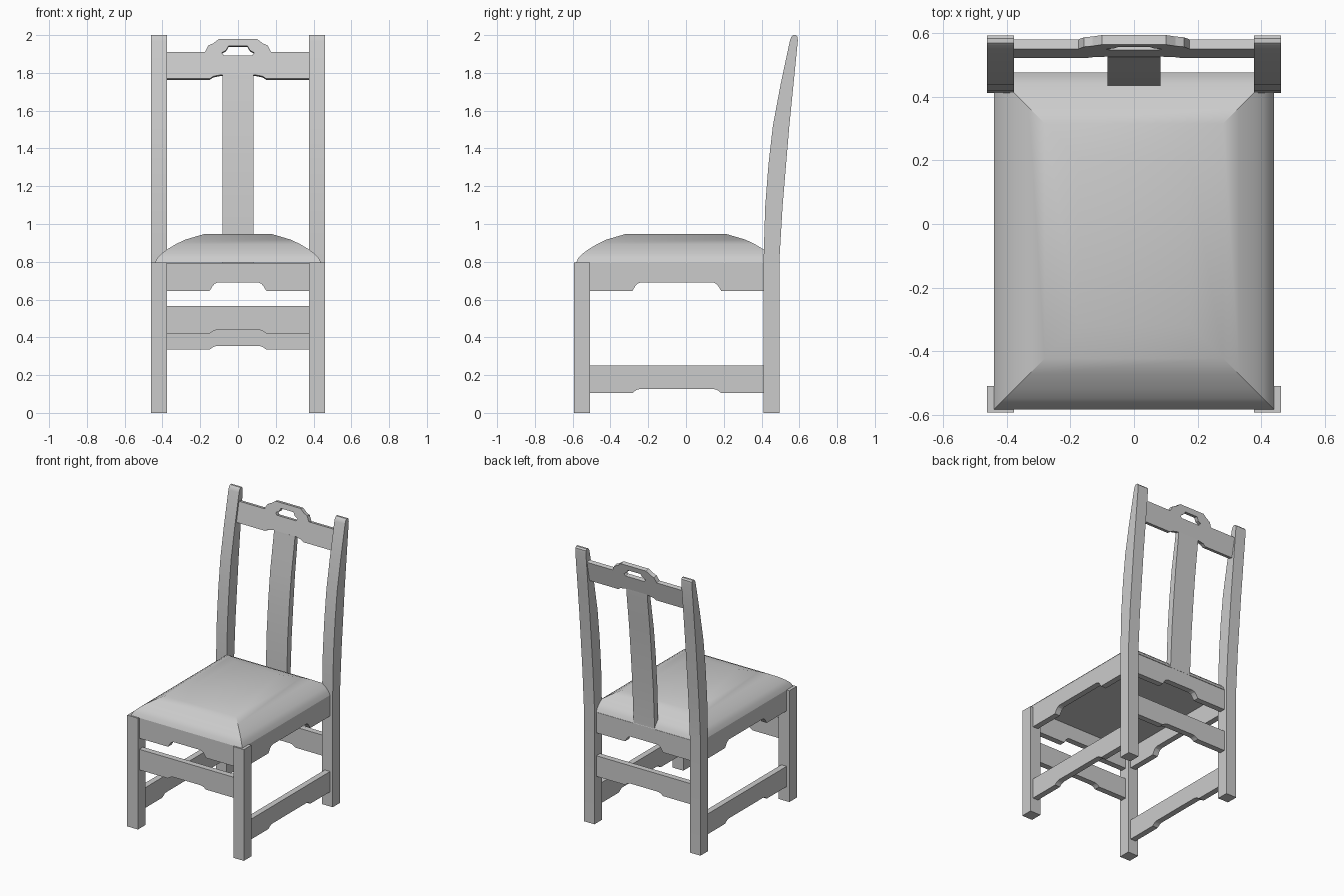
import bpy, bmesh, math
from mathutils import Vector

cube = bpy.data.objects.get("Cube")
if cube:
    bpy.data.objects.remove(cube)

GREY = (0.6, 0.6, 0.6, 1)
mat = bpy.data.materials.new("plain grey")
mat.use_nodes = True
mat.diffuse_color = GREY
mat.node_tree.nodes["Principled BSDF"].inputs["Base Color"].default_value = GREY

LEG = 0.084        # leg width
T = LEG / 2        # board thickness
LEG_X = 0.419      # leg centre line
FRONT_Y, BACK_Y = -0.555, 0.453
SIDE_Y = -0.0485   # middle of the side boards
LEAN = 0.2         # backward slope of the top rail
RAIL_T = 0.03


def finish(name, bm, smooth_angle=None):
    bmesh.ops.recalc_face_normals(bm, faces=bm.faces)
    mesh = bpy.data.meshes.new(name)
    bm.to_mesh(mesh)
    bm.free()
    mesh.materials.append(mat)
    ob = bpy.data.objects.new(name, mesh)
    bpy.context.collection.objects.link(ob)
    if smooth_angle:
        bpy.ops.object.select_all(action='DESELECT')
        ob.select_set(True)
        bpy.context.view_layer.objects.active = ob
        bpy.ops.object.shade_smooth_by_angle(angle=math.radians(smooth_angle))
    return ob


def prism(name, loops, place, depth, smooth_angle=None):
    """Extrude closed 2D outlines (first outer, rest holes) by depth."""
    bm = bmesh.new()
    edges = []
    for loop in loops:
        vs = [bm.verts.new(place(*p)) for p in loop]
        edges += [bm.edges.new((v, vs[i - 1])) for i, v in enumerate(vs)]
    if len(loops) == 1:
        bm.faces.new(vs)
    else:
        bmesh.ops.triangle_fill(bm, edges=edges, use_beauty=True)
    res = bmesh.ops.extrude_face_region(bm, geom=bm.faces[:], use_keep_orig=True)
    moved = [g for g in res["geom"] if isinstance(g, bmesh.types.BMVert)]
    bmesh.ops.translate(bm, verts=moved, vec=Vector(depth))
    return finish(name, bm, smooth_angle)


def symmetric(half):
    """Mirror a half outline (positive side) into a full strip."""
    return half + [(-a, z) for a, z in reversed(half)]


def arched_board(name, axis, at, half, low, high, rise, arch):
    """Board whose lower edge has a raised, stepped centre."""
    outline = symmetric([(half, high), (half, low), (arch, low),
                         (arch - 0.015, low + rise * 0.55),
                         (arch - 0.027, low + rise * 0.85),
                         (arch - 0.045, low + rise)])
    if axis == 'x':
        prism(name, [outline], lambda a, z: (a, at - T / 2, z), (0, T, 0))
    else:
        prism(name, [outline], lambda a, z: (at - T / 2, SIDE_Y + a, z), (T, 0, 0))


# Legs; the back pair sweeps up into the back posts
front_edge = [(0.411, 0), (0.411, 0.82), (0.419, 1.09), (0.437, 1.32), (0.46, 1.52),
              (0.501, 1.74), (0.55, 1.97), (0.557, 1.99), (0.568, 2.0)]
back_edge = [(0.495, 0), (0.495, 0.82), (0.511, 1.09), (0.53, 1.32), (0.547, 1.52),
             (0.569, 1.74), (0.592, 1.97), (0.591, 1.99), (0.582, 2.0)]
square = [(-0.592, 0), (-0.592, 0.795), (-0.508, 0.795), (-0.508, 0)]
for side, sx in (("left", 1), ("right", -1)):
    place = lambda y, z: (sx * LEG_X - LEG / 2, y, z)
    prism("front_leg_" + side, [square], place, (LEG, 0, 0))
    prism("back_leg_" + side, [front_edge + back_edge[::-1]], place, (LEG, 0, 0), 30)
    # Side apron and low side stretcher
    arched_board("side_apron_" + side, 'y', sx * LEG_X, 0.46, 0.646, 0.795, 0.045, 0.235)
    arched_board("side_stretcher_" + side, 'y', sx * LEG_X, 0.46, 0.105, 0.25, 0.022, 0.235)

# Front and back aprons and stretchers
for name, y, low in (("front_apron", FRONT_Y, 0.646), ("back_apron", BACK_Y, 0.646),
                     ("front_stretcher", FRONT_Y, 0.42), ("back_stretcher", BACK_Y, 0.335)):
    rise = 0.045 if "apron" in name else 0.02
    arched_board(name, 'x', y, 0.378, low, low + 0.147, rise, 0.15)

# Leaning top rail with a crest and a hand hole
rail = symmetric([(0.1, 1.98), (0.13, 1.957), (0.157, 1.945), (0.175, 1.91), (0.378, 1.91),
                  (0.378, 1.769), (0.15, 1.769), (0.13, 1.782), (0.09, 1.79)])
hole = symmetric([(0.05, 1.943), (0.063, 1.92), (0.086, 1.907), (0.075, 1.892)])
prism("top_rail", [rail, hole],
      lambda x, z: (x, 0.521 + LEAN * (z - 1.769), z), (0, RAIL_T, -LEAN * RAIL_T))

# Curved back splat, half as thick as the posts and centred on them
face, rear = [(0.432, 0.79)], [(0.474, 0.79)]
for (f, z), (b, _) in zip(front_edge[1:6], back_edge[1:6]):
    face.append((f + (b - f) / 4, z))
    rear.append((b - (b - f) / 4, z))
face.append((0.525, 1.79))
rear.append((0.556, 1.79))
prism("back_splat", [face + rear[::-1]], lambda y, z: (-0.083, y, z), (0.166, 0, 0), 30)

# Padded seat: stacked rings, each set further in and higher
bm = bmesh.new()
rings = []
for inset, z in ((0, 0.795), (0.012, 0.82), (0.035, 0.843), (0.065, 0.866), (0.11, 0.893),
                 (0.16, 0.917), (0.265, 0.948)):
    x, y0, y1 = 0.44 - inset, -0.582 + inset, 0.475 - inset
    rings.append([bm.verts.new((a, b, z)) for a, b in ((-x, y0), (x, y0), (x, y1), (-x, y1))])
for low, high in zip(rings, rings[1:]):
    for i in range(4):
        bm.faces.new((low[i - 1], low[i], high[i], high[i - 1]))
bm.faces.new(rings[0])
bm.faces.new(rings[-1])
finish("seat_cushion", bm, 30)
